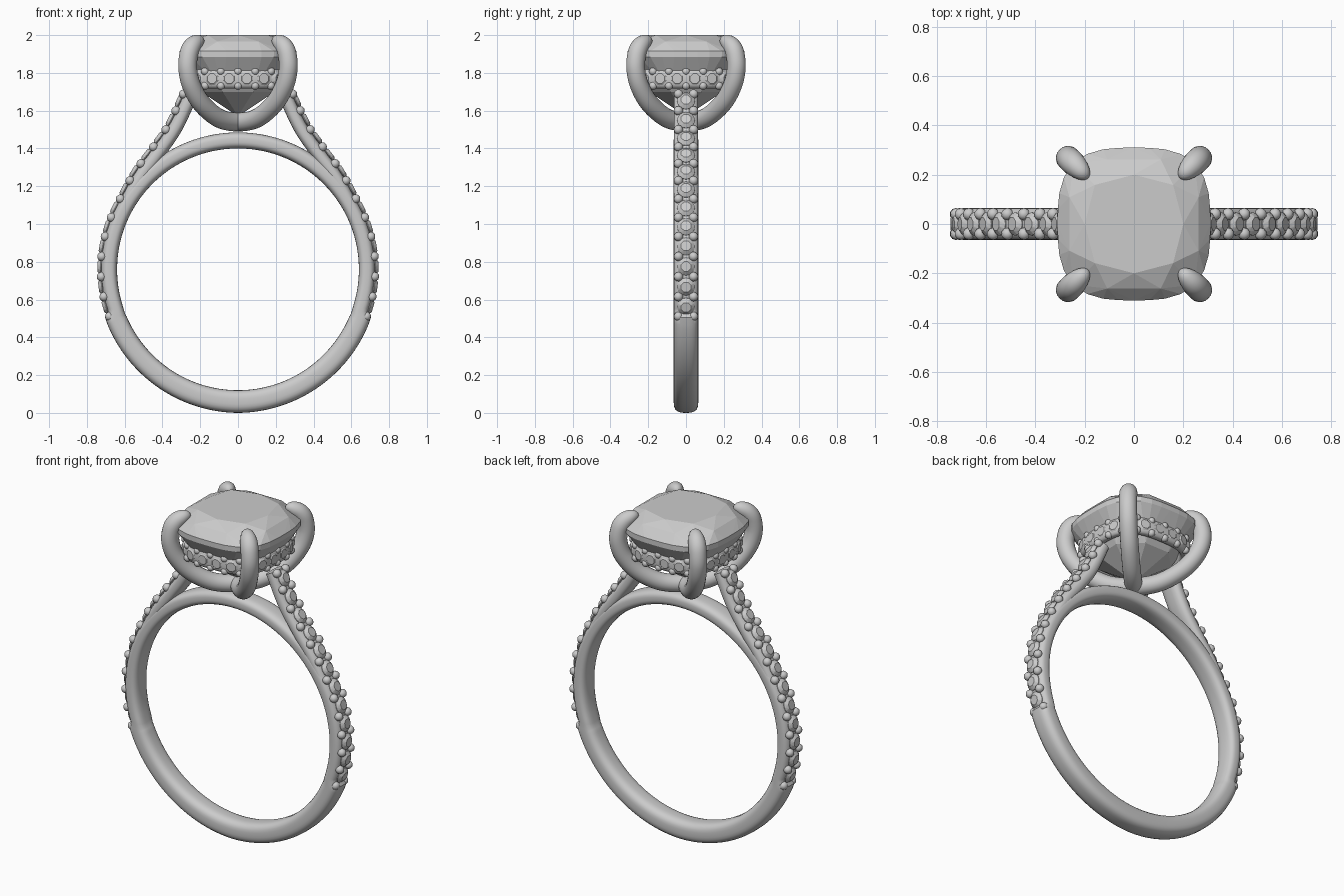
import bpy, bmesh
from math import sin, cos, pi, radians, sqrt
from mathutils import Vector, Matrix

if "Cube" in bpy.data.objects:
    bpy.data.objects.remove(bpy.data.objects["Cube"])

Y, Z = Vector((0, 1, 0)), Vector((0, 0, 1))
RING_Z = 0.76


def material(name, grey):
    m = bpy.data.materials.new(name)
    m.use_nodes = True
    col = (grey, grey, grey, 1)
    m.diffuse_color = col
    m.node_tree.nodes["Principled BSDF"].inputs["Base Color"].default_value = col
    return m


METAL = material("polished grey", 0.6)


def finish(bm, name, smooth=True):
    bmesh.ops.recalc_face_normals(bm, faces=bm.faces)
    mesh = bpy.data.meshes.new(name)
    bm.to_mesh(mesh)
    bm.free()
    mesh.materials.append(METAL)
    ob = bpy.data.objects.new(name, mesh)
    bpy.context.collection.objects.link(ob)
    if smooth:
        bpy.ops.object.select_all(action="DESELECT")
        ob.select_set(True)
        bpy.context.view_layer.objects.active = ob
        bpy.ops.object.shade_smooth_by_angle(angle=radians(40))
    return ob


def spline(pts, steps=10):
    """Catmull-Rom curve through the points."""
    p = [2 * pts[0] - pts[1]] + pts + [2 * pts[-1] - pts[-2]]
    out = []
    for a, b, c, d in zip(p, p[1:], p[2:], p[3:]):
        for i in range(steps):
            t = i / steps
            out.append(b + (c - a) * t / 2 + (2 * a - 5 * b + 4 * c - d) * t * t / 2
                       + (3 * b - a - 3 * c + d) * t ** 3 / 2)
    return out + [pts[-1]]


def along(pts, count, offset=0.0):
    """Evenly spaced (point, tangent) pairs on a polyline."""
    seg = [(b - a).length for a, b in zip(pts, pts[1:])]
    total, res = sum(seg), []
    for k in range(count):
        d, i = (k + offset) / count * total, 0
        while i < len(seg) - 1 and d > seg[i]:
            d -= seg[i]
            i += 1
        res.append((pts[i].lerp(pts[i + 1], d / seg[i]), (pts[i + 1] - pts[i]).normalized()))
    return res


def sweep(bm, pts, side, sizes, power=2.0, closed=False, n=20):
    """Sweep a rounded section; sizes are (half depth, half width) per point."""
    rings, last = [], len(pts) - 1
    for i, p in enumerate(pts):
        a = pts[i - 1] if i or closed else p
        b = pts[(i + 1) % len(pts)] if i < last or closed else p
        nor = (b - a).cross(side).normalized()
        h, w = sizes[i]
        ring = []
        for k in range(n):
            c, s = cos(2 * pi * k / n), sin(2 * pi * k / n)
            r = (abs(c) ** power + abs(s) ** power) ** (-1 / power)
            ring.append(bm.verts.new(p + nor * h * r * c + side * w * r * s))
        rings.append(ring)
    pairs = list(zip(rings, rings[1:])) + ([(rings[-1], rings[0])] if closed else [])
    for a, b in pairs:
        for k in range(n):
            j = (k + 1) % n
            bm.faces.new((a[k], a[j], b[j], b[k]))
    if not closed:
        bm.faces.new(rings[0])
        bm.faces.new(rings[-1])


def cushion(a, z, n, turn=0.0, power=3.0):
    """Points on a squarish rounded outline."""
    out = []
    for k in range(n):
        t = 2 * pi * (k + turn) / n
        r = a * (abs(cos(t)) ** power + abs(sin(t)) ** power) ** (-1 / power)
        out.append(Vector((r * cos(t), r * sin(t), z)))
    return out


def hull(bm, pts):
    verts = [bm.verts.new(p) for p in pts]
    bmesh.ops.convex_hull(bm, input=verts)


def small_gem(bm, loc, normal, r):
    """Round cut stone with its table facing along the normal."""
    m = Matrix.Translation(loc) @ normal.to_track_quat("Z", "Y").to_matrix().to_4x4()
    pts = [Vector((0, 0, -r * 0.7))]
    for rad, z, n, turn in ((0.6, 0, 8, 0.5), (1, -0.35, 16, 0), (1, -0.42, 16, 0)):
        pts += cushion(r * rad, r * z, n, turn, 2.0)
    hull(bm, [m @ p for p in pts])


def bead(bm, loc, r):
    bmesh.ops.create_icosphere(bm, subdivisions=2, radius=r, matrix=Matrix.Translation(loc))


# Band: plain lower part, stepped down where the small stones begin
bm = bmesh.new()
centres, sizes = [], []
for k in range(180):
    phi = 2 * (k + 0.5)
    from_bottom = min(phi, 360 - phi)
    outer = 0.76 - 0.01 * from_bottom / 70 if from_bottom < 70 else 0.725
    mid, t = (outer + 0.64) / 2, radians(phi)
    centres.append(Vector((mid * sin(t), 0, RING_Z - mid * cos(t))))
    sizes.append(((outer - 0.64) / 2, 0.065))
sweep(bm, centres, Y, sizes, 3.0, True, 28)
finish(bm, "band")

# Shoulders with their row of stones and beads
arc = [Vector((0.748 * sin(radians(d)), 0, RING_Z - 0.748 * cos(radians(d))))
       for d in range(70, 119, 8)]
outline = spline(arc + [Vector((x, 0, z)) for x, z in
                        ((0.57, 1.28), (0.475, 1.41), (0.385, 1.54), (0.305, 1.71))])
shoulder, stones, beads = bmesh.new(), bmesh.new(), bmesh.new()
for sx in (1, -1):
    path = [Vector((sx * p.x, 0, p.z)) for p in outline]
    body = []
    for p, t in along(path, 60) + along(path, 1, 1.0):
        body.append(p - Vector((t.z, 0, -t.x)) * sx * 0.062)
    sweep(shoulder, body, Y, [(0.037, 0.063)] * len(body), 2.8)
    for p, t in along(path, 12, 0.5):
        out = Vector((t.z, 0, -t.x)) * sx
        small_gem(stones, p - out * 0.004, out, 0.047)
    for p, t in along(path, 12) + along(path, 1, 0.99):
        out = Vector((t.z, 0, -t.x)) * sx
        for sy in (1, -1):
            bead(beads, p - out * 0.024 + Y * sy * 0.04, 0.025)
finish(shoulder, "shoulders")
finish(stones, "shoulder_stones", False)
finish(beads, "shoulder_beads")

# Basket rail under the centre stone, set with stones all round
rail, stones, beads = bmesh.new(), bmesh.new(), bmesh.new()
base = cushion(0.245, 1.77, 64)
sweep(rail, base, Z, [(0.028, 0.052)] * 64, 3.0, True)
edge = cushion(0.275, 1.77, 96, 12)
edge.append(edge[0])
for p, t in along(edge, 20):
    out = t.cross(Z)
    small_gem(stones, p, out, 0.046)
for p, t in along(edge, 20, 0.5):
    for sz in (1, -1):
        bead(beads, p - t.cross(Z) * 0.016 + Z * sz * 0.038, 0.022)
finish(rail, "basket_rail")
finish(stones, "basket_stones", False)
finish(beads, "basket_beads")

# Two crossing loops whose ends form the four claws
half = [(0.1, 1.56), (0.19, 1.635), (0.245, 1.73), (0.266, 1.82),
        (0.261, 1.895), (0.243, 1.94), (0.215, 1.965), (0.187, 1.975)]
loop = [(-x, z) for x, z in reversed(half)] + [(0, 1.54)] + half
for name, sy in (("claw_loop_a", 1), ("claw_loop_b", -1)):
    bm = bmesh.new()
    pts = spline([Vector((x, x * sy, z)) for x, z in loop], 8)
    radii = []
    for i in range(len(pts)):
        tip = min(1, min(i, len(pts) - 1 - i) / 22)
        r = 0.05 * sqrt(0.02 + 0.98 * tip * (2 - tip))
        radii.append((r, r))
    sweep(bm, pts, Vector((1, -sy, 0)).normalized(), radii)
    finish(bm, name)

# Faceted cushion-cut centre stone
bm = bmesh.new()
hull(bm, cushion(0.2, 2.0, 8) + cushion(0.268, 1.966, 8, 0.5)
     + cushion(0.31, 1.915, 32) + cushion(0.31, 1.885, 32)
     + cushion(0.2, 1.70, 8, 0.5) + [Vector((0, 0, 1.57))])
finish(bm, "centre_stone", False)
